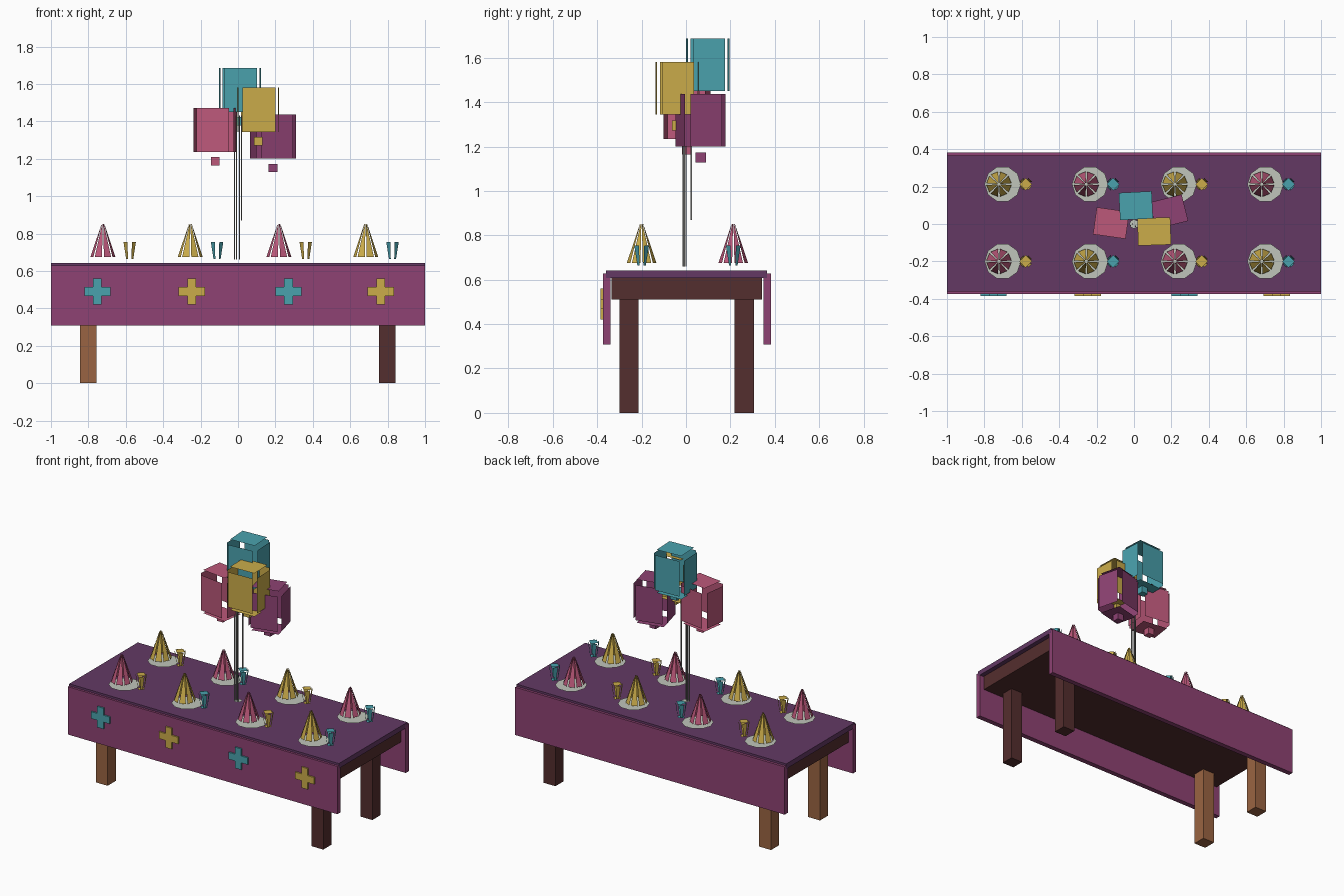
import bpy, bmesh, math
from mathutils import Matrix, Vector

if "Cube" in bpy.data.objects:
    bpy.data.objects.remove(bpy.data.objects["Cube"])


def srgb(r, g, b):
    f = lambda c: c / 12.92 if c <= 0.04045 else ((c + 0.055) / 1.055) ** 2.4
    return (f(r / 255), f(g / 255), f(b / 255), 1)


MATS = {}
for name, rgb in {
    "plum": (142, 66, 115), "dark_plum": (99, 57, 100), "pink": (188, 88, 122),
    "teal": (74, 162, 174), "gold": (203, 172, 74), "light_wood": (154, 100, 66),
    "dark_wood": (84, 46, 46), "plate_grey": (192, 197, 187), "string_grey": (130, 130, 128),
}.items():
    m = bpy.data.materials.new(name)
    m.diffuse_color = srgb(*rgb)
    m.use_nodes = True
    m.node_tree.nodes["Principled BSDF"].inputs["Base Color"].default_value = m.diffuse_color
    MATS[name] = m


def finish(bm, name, mat):
    me = bpy.data.meshes.new(name)
    bm.to_mesh(me)
    bm.free()
    me.materials.append(MATS[mat])
    ob = bpy.data.objects.new(name, me)
    bpy.context.collection.objects.link(ob)
    return ob


def add_box(bm, x0, x1, y0, y1, z0, z1):
    mid = Matrix.Translation(((x0 + x1) / 2, (y0 + y1) / 2, (z0 + z1) / 2))
    bmesh.ops.create_cube(bm, size=1, matrix=mid @ Matrix.Diagonal((x1 - x0, y1 - y0, z1 - z0, 1)))


def box(name, mat, *lim):
    bm = bmesh.new()
    add_box(bm, *lim)
    return finish(bm, name, mat)


def poly(bm, pts):
    bm.faces.new([bm.verts.new(p) for p in pts])


def ring_point(c, r, angle, z):
    return Vector((c[0] + r * math.cos(angle), c[1] + r * math.sin(angle), z))


# Table, cloth and drapes
box("table_top", "dark_wood", -0.97, 0.97, -0.335, 0.343, 0.51, 0.607)
box("cloth_top", "dark_plum", -1, 1, -0.36, 0.366, 0.608, 0.642)
box("front_drape", "plum", -1, 1, -0.375, -0.341, 0.308, 0.628)
box("back_drape", "plum", -1, 1, 0.349, 0.383, 0.308, 0.628)
for side, x0, mat in (("left", -0.845, "light_wood"), ("right", 0.755, "dark_wood")):
    for end, y0 in (("front", -0.30), ("back", 0.219)):
        box(f"{end}_{side}_leg", mat, x0, x0 + 0.088, y0, y0 + 0.087, 0, 0.515)

# Cross ornaments on the front drape
for i, x in enumerate((-0.752, -0.247, 0.27, 0.763)):
    bm = bmesh.new()
    z, a, w = 0.49, 0.07, 0.023
    outline = [(-w, a), (-w, w), (-a, w), (-a, -w), (-w, -w), (-w, -a),
               (w, -a), (w, -w), (a, -w), (a, w), (w, w), (w, a)]
    poly(bm, [(x + u, -0.385, z + v) for u, v in outline])
    res = bmesh.ops.extrude_face_region(bm, geom=bm.faces[:])
    bmesh.ops.translate(bm, vec=(0, 0.011, 0),
                        verts=[v for v in res["geom"] if isinstance(v, bmesh.types.BMVert)])
    bmesh.ops.recalc_face_normals(bm, faces=bm.faces[:])
    finish(bm, f"cross_ornament_{i + 1}", "teal" if i % 2 == 0 else "gold")


# Party hat: eight separate slim panels leaning to a point
def hat(name, mat, c):
    bm = bmesh.new()
    for k in range(8):
        a = math.tau * (k + 0.5) / 8
        h = math.radians(18)
        poly(bm, [ring_point(c, 0.067, a - h, 0.675), ring_point(c, 0.067, a + h, 0.675),
                  ring_point(c, 0.008, a + h * 0.8, 0.85), ring_point(c, 0.008, a - h * 0.8, 0.85)])
    finish(bm, name, mat)


# Cup: four flaring panels with open corners, a top and a foot
def cup(name, mat, c):
    bm = bmesh.new()
    for k in range(4):
        a = math.pi / 4 + math.pi / 2 * k
        n, t = Vector((math.cos(a), math.sin(a), 0)), Vector((-math.sin(a), math.cos(a), 0))
        o = Vector((c[0], c[1], 0))
        poly(bm, [o + n * d + t * s + Vector((0, 0, z)) for d, s, z in
                  ((0.02, -0.007, 0.665), (0.02, 0.007, 0.665), (0.032, 0.015, 0.755), (0.032, -0.015, 0.755))])
    for r, z in ((0.034, 0.757), (0.026, 0.662)):
        poly(bm, [ring_point(c, r, math.tau * k / 4, z) for k in range(4)])
    finish(bm, name, mat)


# Place settings
for row, y in (("front", -0.2), ("back", 0.213)):
    for i, x in enumerate((-0.727, -0.26, 0.214, 0.678)):
        bm = bmesh.new()
        poly(bm, [ring_point((x + 0.025, y), 0.097, math.tau * k / 10, 0.658) for k in range(10)])
        finish(bm, f"{row}_plate_{i + 1}", "plate_grey")
        pink = (i % 2 == 0) == (row == "front")
        hat(f"{row}_hat_{i + 1}", "pink" if pink else "gold", (x + 0.005, y))
        cup(f"{row}_cup_{i + 1}", "gold" if i % 2 == 0 else "teal", (x + 0.148, y))

# Balloons: boxes of six panels with open edges, and a knot below
for mat, pos, turn in (("teal", (0.01, 0.098, 1.568), 3), ("pink", (-0.122, 0.005, 1.353), -8),
                       ("gold", (0.108, -0.04, 1.462), 2), ("plum", (0.187, 0.066, 1.318), 14)):
    bm = bmesh.new()
    out, face = (0.108, 0.094, 0.145), (0.088, 0.073, 0.118)
    for ax in range(3):
        u, v = (ax + 1) % 3, (ax + 2) % 3
        for s in (-1, 1):
            pts = []
            for su, sv in ((-1, -1), (1, -1), (1, 1), (-1, 1)):
                p = [0, 0, 0]
                p[ax], p[u], p[v] = s * out[ax], s * su * face[u], sv * face[v]
                pts.append(p)
            poly(bm, pts)
    ob = finish(bm, f"{mat}_balloon", mat)
    ob.location = pos
    ob.rotation_euler.z = math.radians(turn)
    x, y, z = pos
    box(f"{mat}_balloon_knot", mat, x - 0.023, x + 0.023, y - 0.023, y + 0.023, z - 0.19, z - 0.145)

# Strings and their small foot
for i, (x, y, z0) in enumerate(((-0.018, -0.008, 0.66), (-0.009, 0, 0.66),
                                (0.018, 0.024, 0.87), (0.008, -0.012, 0.66))):
    box(f"balloon_string_{i + 1}", "string_grey", x - 0.003, x + 0.003, y - 0.003, y + 0.003, z0, 1.43)
bm = bmesh.new()
poly(bm, [ring_point((0, 0), 0.025, math.tau * k / 8, 0.66) for k in range(8)])
finish(bm, "string_foot", "plate_grey")
